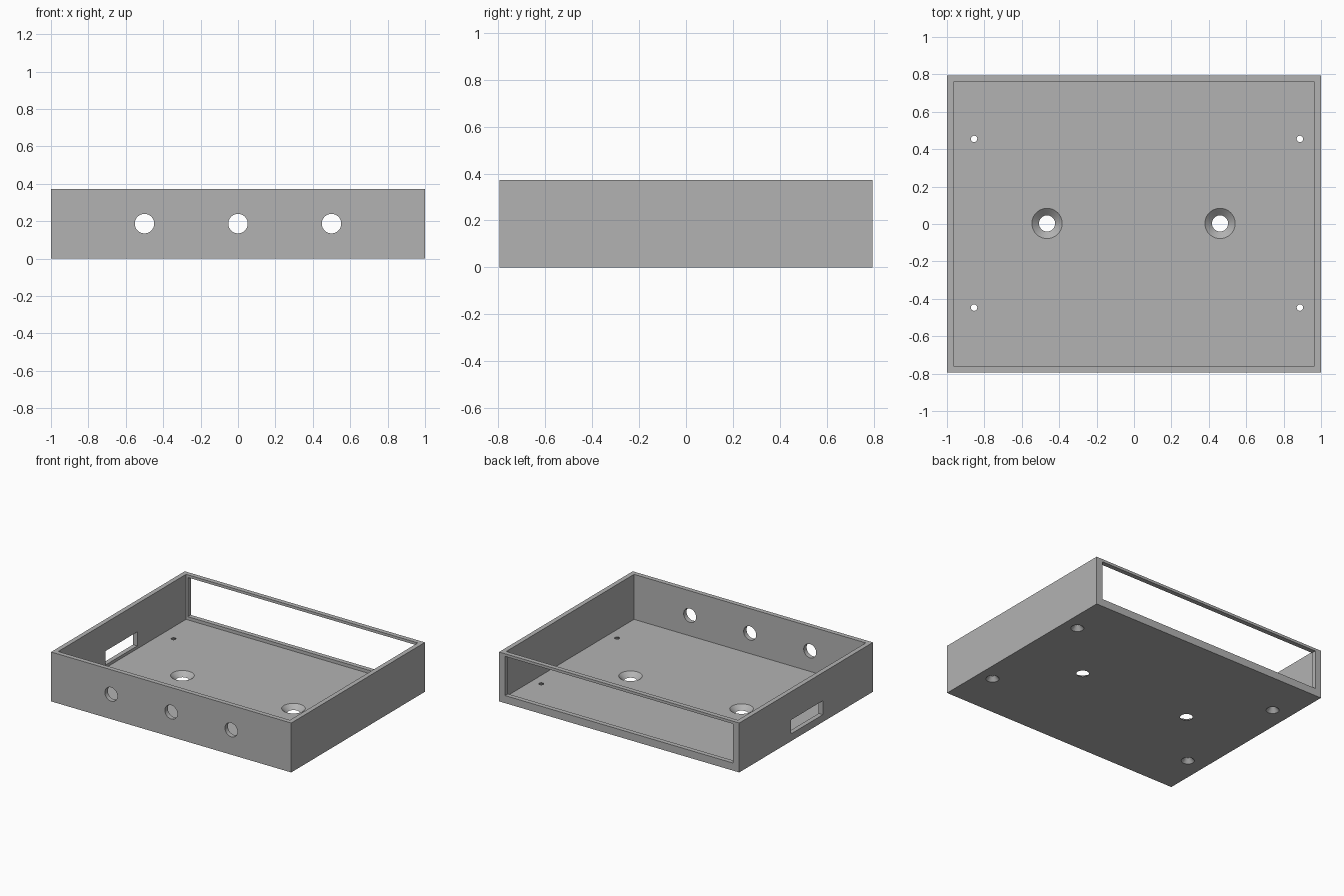
import bpy
import bmesh
from math import pi
from mathutils import Matrix, Vector

old = bpy.data.objects.get("Cube")
if old:
    bpy.data.objects.remove(old, do_unlink=True)

# Main sizes
W, D, H = 2.0, 1.59, 0.372
WALL, FLOOR = 0.035, 0.033
OVER = 0.02

grey = bpy.data.materials.new("plain_grey")
grey.use_nodes = True
grey.diffuse_color = (0.45, 0.45, 0.45, 1)
grey.node_tree.nodes["Principled BSDF"].inputs["Base Color"].default_value = (0.45, 0.45, 0.45, 1)


def finish(name, bm):
    mesh = bpy.data.meshes.new(name)
    bm.to_mesh(mesh)
    bm.free()
    mesh.materials.append(grey)
    obj = bpy.data.objects.new(name, mesh)
    bpy.context.collection.objects.link(obj)
    return obj


def box(name, low, high):
    low, high = Vector(low), Vector(high)
    bm = bmesh.new()
    matrix = Matrix.Translation((low + high) / 2) @ Matrix.Diagonal((high - low).to_4d())
    bmesh.ops.create_cube(bm, size=1, matrix=matrix)
    return finish(name, bm)


def cone(name, centre, r_low, r_high, depth, tilt=0):
    bm = bmesh.new()
    matrix = Matrix.Translation(centre) @ Matrix.Rotation(tilt, 4, "X")
    bmesh.ops.create_cone(bm, cap_ends=True, segments=48, radius1=r_low,
                          radius2=r_high, depth=depth, matrix=matrix)
    return finish(name, bm)


def countersink(name, x, y, r_bottom, r_top):
    # Extend the taper past both floor faces so the cut is clean
    extra = (r_top - r_bottom) * 0.2
    return cone(name, (x, y, FLOOR / 2), r_bottom - extra, r_top + extra, FLOOR * 1.4)


# Solid block that becomes the open tray
tray = box("enclosure_tray", (-W / 2, -D / 2, 0), (W / 2, D / 2, H))

# Cavity, rear panel opening and side slot
cutters = [
    box("cavity_cutter", (-W / 2 + WALL, -D / 2 + WALL, FLOOR),
        (W / 2 - WALL, D / 2 - WALL, H + OVER)),
    box("rear_opening_cutter", (-0.95, D / 2 - WALL - OVER, 0.057),
        (0.95, D / 2 + OVER, 0.352)),
    box("side_slot_cutter", (-W / 2 - OVER, -0.2, 0.055),
        (-W / 2 + WALL + OVER, 0.18, 0.16)),
]

# Round holes through the front wall
for x in (-0.5, 0, 0.5):
    cutters.append(cone("front_hole_cutter", (x, -D / 2, 0.187), 0.052, 0.052, 0.15, pi / 2))

# Large holes flared upward, and small screw holes flared downward
for x in (-0.465, 0.46):
    cutters.append(countersink("large_hole_cutter", x, 0.003, 0.043, 0.081))
for x in (-0.855, 0.887):
    for y in (-0.447, 0.455):
        cutters.append(countersink("screw_hole_cutter", x, y, 0.045, 0.017))

for cutter in cutters:
    cutter.hide_render = True
    mod = tray.modifiers.new(cutter.name, "BOOLEAN")
    mod.operation = "DIFFERENCE"
    mod.solver = "EXACT"
    mod.object = cutter

# Bake the cuts and remove the cutters
graph = bpy.context.evaluated_depsgraph_get()
cut_mesh = bpy.data.meshes.new_from_object(tray.evaluated_get(graph))
tray.modifiers.clear()
tray.data = cut_mesh
tray.data.name = "enclosure_tray"
for cutter in cutters:
    bpy.data.objects.remove(cutter, do_unlink=True)

# Smooth hole walls, crisp edges
for obj in bpy.context.selected_objects:
    obj.select_set(False)
tray.select_set(True)
bpy.context.view_layer.objects.active = tray
bpy.ops.object.shade_smooth_by_angle(angle=pi / 6)
